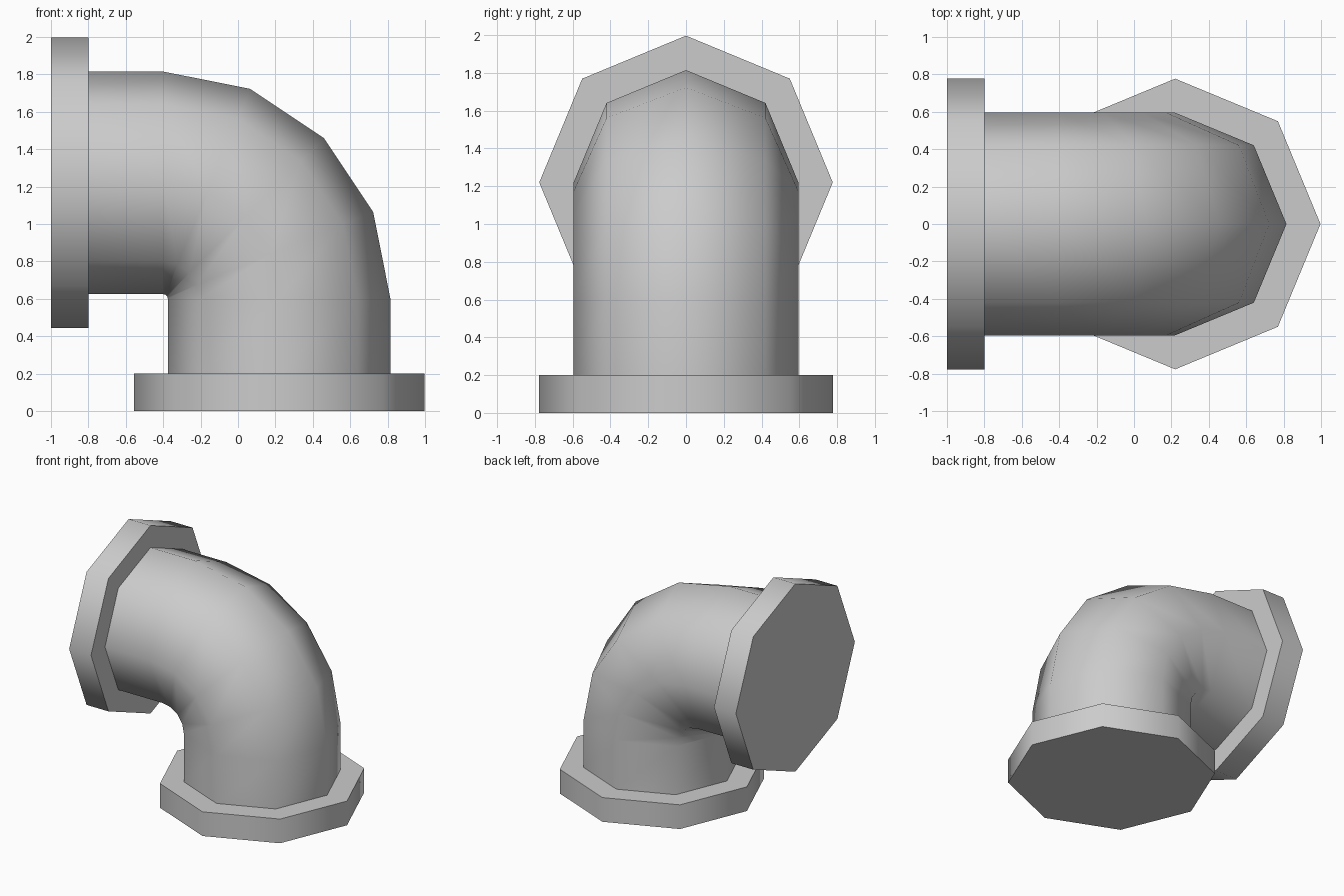
import bpy, bmesh
from math import sin, cos, pi, radians
from mathutils import Vector

cube = bpy.data.objects.get("Cube")
if cube:
    bpy.data.objects.remove(cube, do_unlink=True)

SIDES = 8
PIPE_R, FLANGE_R = 0.595, 0.777
AXIS = 0.22            # x of the vertical run
BEND = Vector((-0.4, 0, 0.6))   # pivot of the elbow
BEND_R = AXIS - BEND.x
BEND_STEPS = 4

grey = bpy.data.materials.new("plain grey")
grey.use_nodes = True
colour = (0.6, 0.6, 0.6, 1)
grey.diffuse_color = colour
grey.node_tree.nodes["Principled BSDF"].inputs["Base Color"].default_value = colour


def station(angle, slide=0.0):
    """Centre and outward direction of a section on the elbow path."""
    out = Vector((cos(angle), 0, sin(angle)))
    along = Vector((-sin(angle), 0, cos(angle)))
    return BEND + out * BEND_R + along * slide, out


def sweep(name, stations, radius, capped):
    """Skin octagonal sections placed along the path."""
    bm = bmesh.new()
    side = Vector((0, 1, 0))
    rings = []
    for centre, out in stations:
        turns = [2 * pi * i / SIDES for i in range(SIDES)]
        rings.append([bm.verts.new(centre + radius * (out * cos(t) + side * sin(t)))
                      for t in turns])
    for a, b in zip(rings, rings[1:]):
        for i in range(SIDES):
            j = (i + 1) % SIDES
            bm.faces.new((a[i], a[j], b[j], b[i]))
    if capped:
        bm.faces.new(rings[0][::-1])
        bm.faces.new(rings[-1])
    for face in bm.faces:
        face.smooth = True
    bmesh.ops.recalc_face_normals(bm, faces=bm.faces)
    mesh = bpy.data.meshes.new(name)
    bm.to_mesh(mesh)
    bm.free()
    mesh.set_sharp_from_angle(angle=radians(60))
    mesh.materials.append(grey)
    obj = bpy.data.objects.new(name, mesh)
    bpy.context.collection.objects.link(obj)
    return obj


# Elbow pipe: straight run, quarter bend, straight run
path = [station(0, -0.4)]
path += [station(pi / 2 * k / BEND_STEPS) for k in range(BEND_STEPS + 1)]
path += [station(pi / 2, 0.4)]
sweep("elbow_pipe", path, PIPE_R, False)

# Flanges closing both ends
sweep("bottom_flange", [station(0, -0.6), station(0, -0.4)], FLANGE_R, True)
sweep("right_flange", [station(pi / 2, 0.4), station(pi / 2, 0.6)], FLANGE_R, True)
